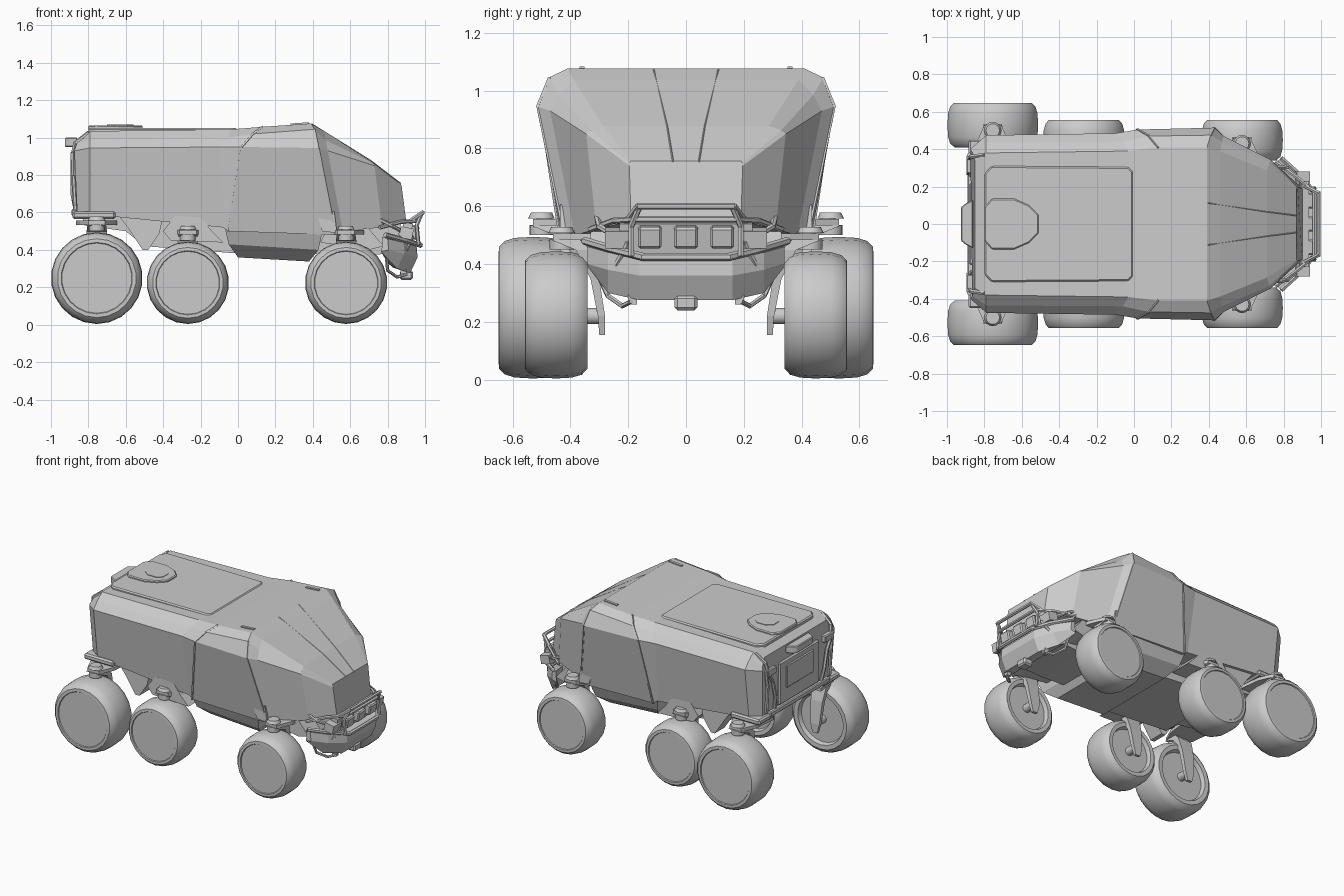
import bpy, bmesh, math
from mathutils import Vector, Matrix


def finish(name, bm, mirror=False, bevel=0, smooth=False):
    bmesh.ops.recalc_face_normals(bm, faces=bm.faces)
    me = bpy.data.meshes.new(name)
    bm.to_mesh(me)
    bm.free()
    ob = bpy.data.objects.new(name, me)
    bpy.context.collection.objects.link(ob)
    if bevel:
        m = ob.modifiers.new("bevel", 'BEVEL')
        m.width, m.segments = bevel, 1
    if mirror:
        m = ob.modifiers.new("mirror", 'MIRROR')
        m.use_axis = (False, True, False)
    if smooth:
        bpy.context.view_layer.objects.active = ob
        ob.select_set(True)
        bpy.ops.object.shade_smooth_by_angle(angle=math.radians(35))
        ob.select_set(False)
    return ob


def loft(name, rings, **kw):
    bm = bmesh.new()
    vs = [[bm.verts.new(p) for p in r] for r in rings]
    n = len(rings[0])
    for a, b in zip(vs, vs[1:]):
        for i in range(n):
            j = (i + 1) % n
            bm.faces.new((a[i], a[j], b[j], b[i]))
    bm.faces.new(vs[0])
    bm.faces.new(vs[-1])
    return finish(name, bm, **kw)


def plate(name, xz, y0, y1, **kw):
    """Side profile extruded across y."""
    return loft(name, [[(x, y, z) for x, z in xz] for y in (y0, y1)], **kw)


def slab(name, xy, z0, z1, **kw):
    """Plan outline extruded up z."""
    return loft(name, [[(x, y, z) for x, y in xy] for z in (z0, z1)], **kw)


def box(name, c, size, tilt=0, **kw):
    bm = bmesh.new()
    bmesh.ops.create_cube(bm, size=1, matrix=Matrix.Translation(c)
                          @ Matrix.Rotation(tilt, 4, 'Y') @ Matrix.Diagonal((*size, 1)))
    return finish(name, bm, **kw)


def disc(name, c, r, h, axis='Z', r2=None, **kw):
    bm = bmesh.new()
    rot = Matrix.Rotation(math.pi / 2, 4, 'X') if axis == 'Y' else Matrix()
    bmesh.ops.create_cone(bm, cap_ends=True, segments=16, radius1=r, radius2=r2 or r,
                          depth=h, matrix=Matrix.Translation(c) @ rot)
    return finish(name, bm, smooth=True, **kw)


def rod(name, pts, r, sides=6, **kw):
    """Straight tube segments along a path."""
    bm = bmesh.new()
    for a, b in zip(pts, pts[1:]):
        a, b = Vector(a), Vector(b)
        q = (b - a).to_track_quat('Z', 'Y').to_matrix().to_4x4()
        bmesh.ops.create_cone(bm, cap_ends=True, segments=sides, radius1=r, radius2=r,
                              depth=(b - a).length + r * 0.6,
                              matrix=Matrix.Translation((a + b) / 2) @ q)
    return finish(name, bm, **kw)


# Main hull: half sections (sill, shoulder, lip, roof edge) from tail to nose
halves = [
    [(-.86, .38, .60), (-.875, .40, .93), (-.865, .385, .96), (-.85, .34, 1.0)],
    [(-.79, .43, .59), (-.79, .475, .945), (-.79, .435, .99), (-.79, .38, 1.035)],
    [(-.08, .43, .52), (-.10, .485, .95), (-.06, .44, 1.0), (-.03, .39, 1.045)],
    [(-.05, .435, .50), (.02, .505, .95), (.08, .47, 1.02), (.13, .41, 1.058)],
    [(.52, .42, .48), (.43, .515, .945), (.41, .475, 1.045), (.39, .41, 1.076)],
    [(.56, .385, .50), (.48, .470, .93), (.47, .44, .985), (.46, .388, 1.036)],
    [(.77, .31, .52), (.73, .345, .850), (.725, .33, .863), (.71, .287, .878)],
    [(.90, .19, .55), (.875, .196, .74), (.872, .196, .75), (.868, .19, .757)],
]
loft("hull", [h + [(x, -y, z) for x, y, z in reversed(h)] for h in halves])

# Underbody
loft("belly", [[(-.07, -.42, .52), (-.07, .42, .52), (.45, .42, .49), (.45, -.42, .49)],
               [(-.05, -.385, .43), (-.05, .385, .43), (.43, .385, .40), (.43, -.385, .40)],
               [(.0, -.30, .36), (.0, .30, .36), (.38, .30, .338), (.38, -.30, .338)]])
plate("rear_chassis", [(-.84, .61), (-.82, .53), (-.6, .5), (-.5, .42), (.01, .38), (0, .58)], -.28, .28)
plate("front_chassis", [(.35, .55), (.38, .38), (.6, .37), (.84, .38), (.88, .58)], -.2, .2)
plate("sill_bracket", [(-.65, .60), (-.59, .52), (-.51, .40), (-.48, .40), (-.42, .49), (-.40, .58)],
      .30, .41, mirror=True)
plate("middle_bracket", [(-.40, .50), (-.34, .58), (-.20, .58), (-.14, .50), (-.08, .44), (-.36, .45)],
      .28, .435, mirror=True)
plate("front_bracket", [(.44, .44), (.50, .56), (.66, .56), (.78, .42), (.70, .40)], .2, .33, mirror=True)
box("rear_step", (-.77, .36, .585), (.23, .18, .04), bevel=.01, mirror=True)
plate("step_panel", [(.415, .61), (.515, .605), (.53, .49), (.45, .50)], .40, .436, mirror=True)

# Wheels and their swivel legs
for pos, x, r, y0, y1 in (("rear", -.755, .245, .41, .648), ("middle", -.268, .22, .34, .557),
                          ("front", .578, .22, .34, .557)):
    prof = [(.0, y0 + .03), (.68, y0 + .03), (.72, y0 + .002), (.84, y0), (.94, y0 + .02), (.985, y0 + .055),
            (1, (y0 + y1) / 2), (.985, y1 - .055), (.94, y1 - .02), (.86, y1 - .001), (.78, y1),
            (.765, y1 - .006), (.0, y1 - .006)]
    bm = bmesh.new()
    vs = [bm.verts.new((x, y, r + .004 + k * r)) for k, y in prof]
    es = [bm.edges.new(e) for e in zip(vs, vs[1:])]
    bmesh.ops.spin(bm, geom=vs + es, cent=(x, 0, r + .004), axis=(0, 1, 0),
                   angle=math.tau, steps=22)
    bmesh.ops.remove_doubles(bm, verts=bm.verts, dist=.0005)
    finish(pos + "_wheel", bm, mirror=True, smooth=True)

    zt, yp = 2 * r + .008, y0 + .09
    disc(pos + "_pivot_base", (x, yp, zt + .02), .042, .035, mirror=True)
    disc(pos + "_pivot_stem", (x, yp - .01, zt + .045), .028, .07, mirror=True)
    disc(pos + "_pivot_cap", (x, yp, zt + .07), .046, .02, r2=.036, mirror=True)
    slab(pos + "_pivot_plate", [(x - .11, .26), (x + .11, .26), (x + .09, yp - .07), (x + .045, yp + .03),
                                (x - .045, yp + .03), (x - .09, yp - .07)],
         zt + .035, zt + .058, mirror=True)
    # leg: over the tyre shoulder, then tapering down to the hub
    ya = y0 - .03
    loft(pos + "_leg", [[(x + s * w, y, z) for s, y in ((-1, ya + o), (1, ya + o), (1, ya + o + t), (-1, ya + o + t))]
                        for w, o, t, z in ((.05, .055, .10, zt + .035), (.055, .02, .05, zt),
                                           (.045, -.01, .03, zt - .1), (.035, -.03, .025, r),
                                           (.018, -.03, .02, r - .065))], mirror=True)
    disc(pos + "_hub", (x, y0, r), .028, .10, axis='Y', mirror=True)

# Roof hatch, rear pod and roof strips
slab("roof_hatch", [(-.80, -.27), (-.76, -.31), (-.03, -.305), (-.005, -.28), (-.005, .28), (-.03, .305),
                    (-.76, .31), (-.80, .27)], 1.0, 1.053, bevel=.008)
slab("roof_pod", [(-.80, -.09), (-.76, -.135), (-.64, -.135), (-.56, -.10), (-.51, -.05), (-.51, .05),
                  (-.56, .10), (-.64, .135), (-.76, .135), (-.80, .09)], 1.04, 1.066, bevel=.006)
slab("pod_lid", [(-.70, -.03), (-.66, -.06), (-.59, -.06), (-.56, -.03), (-.56, .03), (-.59, .06),
                 (-.66, .06), (-.70, .03)], 1.06, 1.07)
box("roof_strip", (.33, .36, 1.073), (.10, .018, .012), tilt=-.07, mirror=True)

# Panel seams
rod("windshield_seam", [(.395, .112, 1.072), (.71, .065, .876), (.869, .045, .755)], .004, 4, mirror=True)
rod("door_seam", [(-.05, .437, .50), (-.027, .46, .65), (.02, .505, .95), (.08, .47, 1.02),
                  (.13, .41, 1.058)], .007, 4, mirror=True)
rod("pillar_trim", [(.52, .42, .49), (.43, .513, .945), (.41, .473, 1.043)], .006, 4, mirror=True)

# Front bumper
sec = [(-.34, .77, .80, .47, .39), (-.27, .80, .885, .45, .30), (-.16, .83, .955, .43, .275),
       (.16, .83, .955, .43, .275), (.27, .80, .885, .45, .30), (.34, .77, .80, .47, .39)]
loft("front_bumper", [[(a, y, t), (b, y, t - .01), (b + .005, y, t - .07), (b - .035, y, l), (a, y, l + .03)]
                      for y, a, b, t, l in sec])
box("tow_tab", (.90, 0, .265), (.07, .08, .05), bevel=.01)
box("bumper_foot", (.885, .185, .285), (.03, .03, .05), mirror=True)
rod("bumper_rim", [(.79, -.35, .48), (.90, -.25, .45), (.975, -.15, .425), (.975, .15, .425),
                   (.90, .25, .45), (.79, .35, .48)], .014)

# Lamps and bull bar
box("lamp_tray", (.90, 0, .49), (.05, .46, .11), tilt=.2)
for i in (-1, 0, 1):
    box("lamp", (.935, i * .125, .495), (.06, .082, .075), tilt=.2, bevel=.008)
box("grille_block", (.90, .235, .49), (.07, .09, .06), tilt=.2, mirror=True)
rod("upper_bar", [(.90, -.21, .54), (.988, -.165, .60), (.988, .165, .60), (.90, .21, .54)], .012)
rod("lower_bar", [(.76, -.33, .52), (.87, -.25, .55), (.965, -.17, .555), (.965, .17, .555),
                  (.87, .25, .55), (.76, .33, .52)], .011)
rod("bar_post", [(.985, .16, .60), (.955, .19, .53), (.965, .19, .43)], .011, mirror=True)
rod("side_hoop", [(.74, .31, .57), (.82, .30, .53), (.93, .20, .47), (.90, .24, .40)], .011, mirror=True)
rod("lower_hoop", [(.79, .32, .40), (.80, .27, .29), (.85, .22, .255), (.90, .19, .27)], .009, mirror=True)

# Tail equipment
slab("tail_box", [(-.86, -.13), (-.90, -.11), (-.925, -.09), (-.925, .09), (-.90, .11), (-.86, .13)],
     .95, 1.0, bevel=.005)
box("tail_door", (-.868, 0, .77), (.03, .44, .30), bevel=.01)
box("door_panel", (-.88, 0, .80), (.02, .30, .16), bevel=.006)
box("tail_lamp", (-.875, .32, .90), (.04, .10, .05), bevel=.006, mirror=True)
box("tail_ledge", (-.875, 0, .60), (.03, .66, .035), bevel=.006)
rod("tail_frame", [(-.87, .26, .62), (-.885, .27, .70), (-.885, .30, .82), (-.885, .35, .90), (-.87, .36, .97),
                   (-.80, .37, 1.025)], .012, mirror=True)
rod("tail_rail", [(-.87, .35, .62), (-.88, .35, .80), (-.88, .37, .92)], .012, mirror=True)
